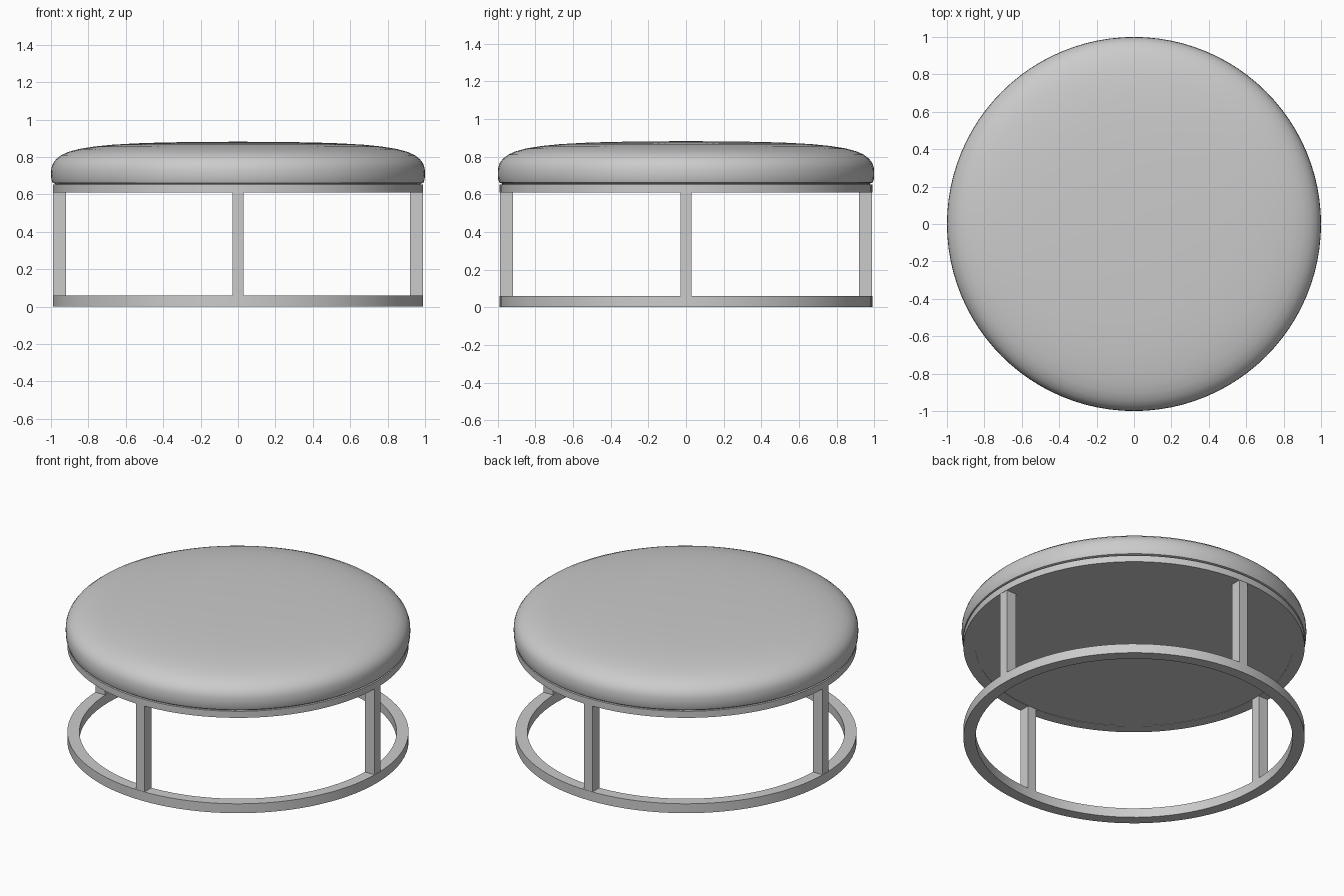
import bpy, bmesh, math

if "Cube" in bpy.data.objects:
    bpy.data.objects.remove(bpy.data.objects["Cube"])

grey = bpy.data.materials.new("light grey")
grey.diffuse_color = (0.6, 0.6, 0.6, 1)
grey.use_nodes = True
grey.node_tree.nodes["Principled BSDF"].inputs["Base Color"].default_value = grey.diffuse_color
SEGMENTS = 96


def finish(name, bm):
    """Turn a bmesh into a shaded object."""
    bmesh.ops.remove_doubles(bm, verts=bm.verts, dist=1e-5)
    bmesh.ops.recalc_face_normals(bm, faces=bm.faces)
    mesh = bpy.data.meshes.new(name)
    bm.to_mesh(mesh)
    bm.free()
    mesh.materials.append(grey)
    obj = bpy.data.objects.new(name, mesh)
    bpy.context.collection.objects.link(obj)
    bpy.ops.object.select_all(action='DESELECT')
    obj.select_set(True)
    bpy.context.view_layer.objects.active = obj
    bpy.ops.object.shade_smooth_by_angle(angle=math.radians(35))
    return obj


def lathe(name, profile, closed=False):
    """Spin a (radius, z) profile around the z axis."""
    bm = bmesh.new()
    verts = [bm.verts.new((r, 0, z)) for r, z in profile]
    pairs = list(zip(verts, verts[1:]))
    if closed:
        pairs.append((verts[-1], verts[0]))
    edges = [bm.edges.new(p) for p in pairs]
    bmesh.ops.spin(bm, geom=verts + edges, cent=(0, 0, 0), axis=(0, 0, 1),
                   angle=2 * math.pi, steps=SEGMENTS)
    return finish(name, bm)


def box(name, x0, x1, y0, y1, z0, z1, turn):
    """Box rotated about the z axis by a number of degrees."""
    bm = bmesh.new()
    bmesh.ops.create_cube(bm, size=1)
    for v in bm.verts:
        v.co.x = x0 if v.co.x < 0 else x1
        v.co.y = y0 if v.co.y < 0 else y1
        v.co.z = z0 if v.co.z < 0 else z1
    obj = finish(name, bm)
    obj.rotation_euler.z = math.radians(turn)
    return obj


# Floor ring and the matching ring under the seat
lathe("base_ring", [(0.92, 0), (0.99, 0), (0.99, 0.06), (0.92, 0.06)], closed=True)
lathe("seat_ring", [(0.92, 0.61), (0.99, 0.61), (0.99, 0.652), (0.92, 0.652)], closed=True)

# Panel closing the underside of the seat
lathe("seat_panel", [(0, 0.612), (0.921, 0.612), (0.921, 0.65), (0, 0.65)])

# Four legs between the rings
for name, turn in (("right_leg", 0), ("back_leg", 90), ("left_leg", 180), ("front_leg", 270)):
    box(name, 0.92, 0.988, -0.03, 0.03, 0.058, 0.612, turn)

# Domed cushion with a narrow seam at its foot
lathe("cushion", [
    (0, 0.65), (0.975, 0.65), (0.978, 0.658), (0.992, 0.662), (0.998, 0.68),
    (1.0, 0.71), (0.998, 0.74), (0.99, 0.765), (0.973, 0.788), (0.945, 0.81),
    (0.905, 0.828), (0.85, 0.843), (0.77, 0.856), (0.67, 0.866), (0.55, 0.873),
    (0.4, 0.878), (0.2, 0.881), (0, 0.882)])
